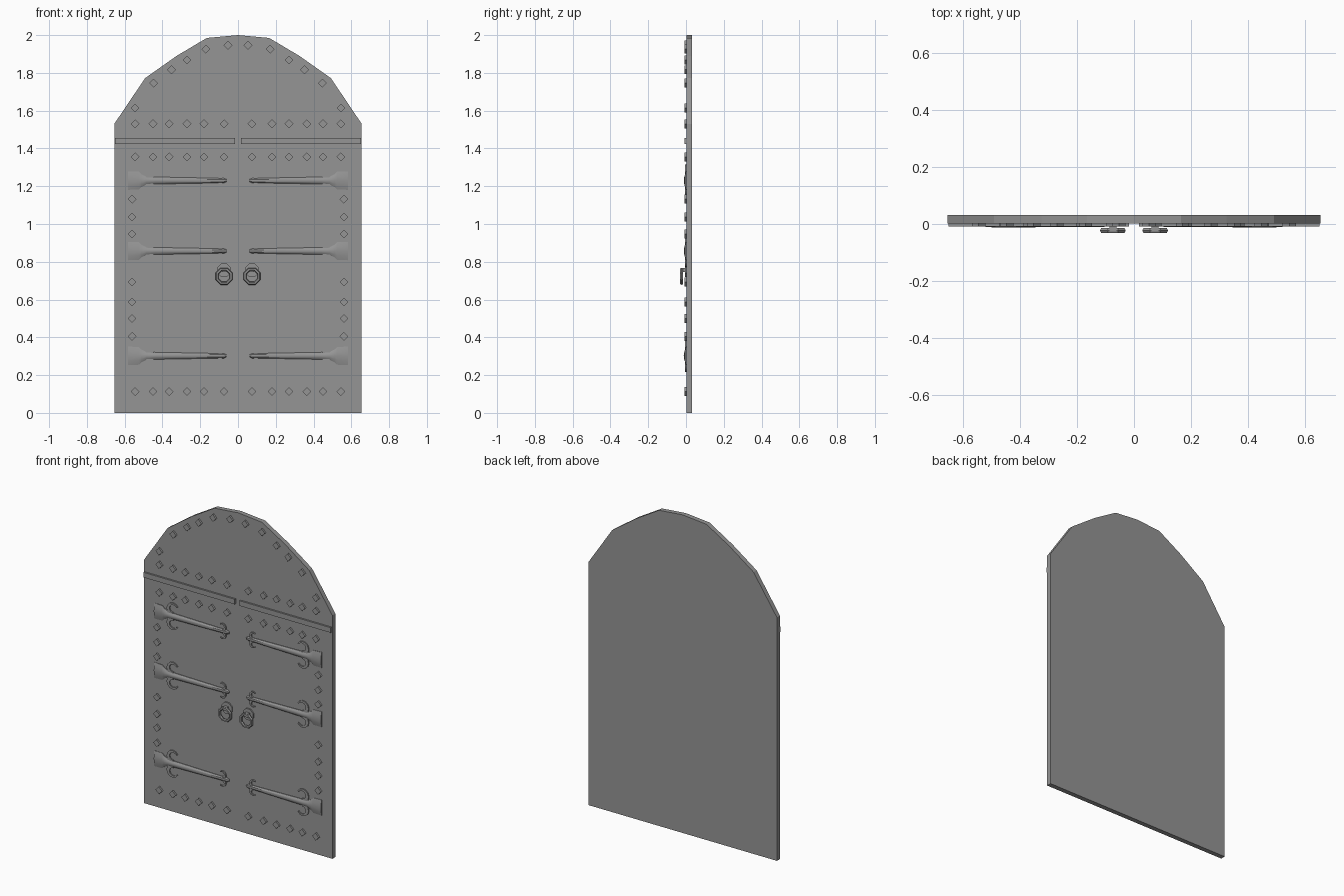
import bpy, bmesh, math
from mathutils import Vector, Matrix

cube = bpy.data.objects.get("Cube")
if cube:
    bpy.data.objects.remove(cube, do_unlink=True)

FACE = 0.002     # y of the door's front face
BACK = 0.032

grey = bpy.data.materials.new("iron_grey")
grey.use_nodes = True
colour = (0.3, 0.3, 0.3, 1)
grey.diffuse_color = colour
grey.node_tree.nodes["Principled BSDF"].inputs["Base Color"].default_value = colour


def finish(name, bm, mirror=True, smooth=False):
    """Turn a bmesh into a named object, mirrored to the other leaf."""
    bmesh.ops.recalc_face_normals(bm, faces=bm.faces)
    me = bpy.data.meshes.new(name)
    bm.to_mesh(me)
    bm.free()
    me.materials.append(grey)
    if smooth:
        me.shade_smooth()
        me.set_sharp_from_angle(angle=math.radians(35))
    ob = bpy.data.objects.new(name, me)
    bpy.context.collection.objects.link(ob)
    if mirror:
        ob.modifiers.new("Mirror", 'MIRROR').use_mirror_merge = False
    return ob


def box(bm, centre, size, turn=0):
    m = (Matrix.Translation(centre) @ Matrix.Rotation(turn, 4, 'Y')
         @ Matrix.Diagonal((*size, 1)))
    bmesh.ops.create_cube(bm, size=1, matrix=m)


def prism(bm, outline, y0, y1):
    """Extrude an x-z outline from y0 to y1."""
    face = bm.faces.new([bm.verts.new((x, y0, z)) for x, z in outline])
    moved = bmesh.ops.extrude_face_region(bm, geom=[face])["geom"]
    bmesh.ops.translate(bm, vec=(0, y1 - y0, 0),
                        verts=[v for v in moved if isinstance(v, bmesh.types.BMVert)])


def ribbon(bm, stations, shoulder):
    """Raised strip on the door; each station is x, z, half width, height."""
    rings = []
    for i, (x, z, w, h) in enumerate(stations):
        a, b = stations[max(i - 1, 0)], stations[min(i + 1, len(stations) - 1)]
        along = Vector((b[0] - a[0], b[1] - a[1])).normalized()
        nx, nz = -along.y, along.x
        section = [(-1, 0), (-1, shoulder), (-.5, .9), (0, 1), (.5, .9), (1, shoulder), (1, 0)]
        if shoulder == 1:
            section = [(-1, 0), (-1, 1), (1, 1), (1, 0)]
        rings.append([bm.verts.new((x + nx * w * u, FACE - h * v, z + nz * w * u))
                      for u, v in section])
    n = len(rings[0])
    for r, s in zip(rings, rings[1:]):
        for k in range(n):
            bm.faces.new((r[k], r[(k + 1) % n], s[(k + 1) % n], s[k]))
    bm.faces.new(rings[0])
    bm.faces.new(rings[-1])


def curl(bm, cx, cz, side, radius, start, end, width):
    """Flat tapering hook that bends back towards the arm."""
    pts = []
    for i in range(9):
        t = i / 8
        a = math.radians(start + (end - start) * t)
        pts.append((cx + radius * math.cos(a), cz + side * radius * math.sin(a),
                    width * (1 - 0.75 * t), 0.007))
    ribbon(bm, pts, 1)


# Arched door slab
half = [(0.655, 0), (0.655, 1.53), (0.492, 1.772), (0.325, 1.89), (0.165, 1.985)]
bm = bmesh.new()
prism(bm, half + [(0, 2.0)] + [(-x, z) for x, z in reversed(half)], FACE, BACK)
finish("door_slab", bm, mirror=False)

# Cross bars below the arch
bm = bmesh.new()
box(bm, (-0.334, -0.003, 1.44), (0.634, 0.012, 0.032))
finish("cross_bars", bm)

# Diamond studs: three rows, the side columns and the arch
columns = [0.545, 0.45, 0.365, 0.27, 0.18, 0.074]
studs = [(x, z) for z in (1.53, 1.355, 0.113) for x in columns]
studs += [(0.561, z) for z in (1.132, 1.037, 0.947, 0.693, 0.587, 0.5, 0.405)]
studs += list(zip([0.545, 0.447, 0.352, 0.27, 0.17, 0.053],
                  [1.614, 1.746, 1.817, 1.868, 1.926, 1.947]))
bm = bmesh.new()
for x, z in studs:
    box(bm, (-x, -0.003, z), (0.033, 0.012, 0.033), math.pi / 4)
finish("diamond_studs", bm)

# Strap hinges: flared plate, rounded arm and curled ends
for name, z in (("upper_hinges", 1.23), ("middle_hinges", 0.857), ("lower_hinges", 0.302)):
    bm = bmesh.new()
    arm = [(-0.582, 0.049, 0.008), (-0.525, 0.047, 0.011), (-0.512, 0.034, 0.013),
           (-0.485, 0.021, 0.014), (-0.44, 0.019, 0.014), (-0.12, 0.013, 0.012),
           (-0.075, 0.013, 0.011), (-0.06, 0.006, 0.008)]
    ribbon(bm, [(x, z, w, h) for x, w, h in arm], 0.3)
    for side in (1, -1):
        curl(bm, -0.45, z + side * 0.045, side, 0.034, 270, 30, 0.014)
        curl(bm, -0.108, z + side * 0.026, side, 0.02, -70, 130, 0.009)
    finish(name, bm, smooth=True)

# Handle back plates with a small staple
bm = bmesh.new()
prism(bm, [(-0.074 + 0.038 * math.cos(math.pi * (k + .5) / 4),
            0.755 + 0.038 * math.sin(math.pi * (k + .5) / 4)) for k in range(8)],
      FACE, -0.006)
box(bm, (-0.074, -0.014, 0.757), (0.024, 0.026, 0.022))
finish("handle_plates", bm)

# Eight-sided ring handles
bm = bmesh.new()
rings = []
for k in range(8):
    a = math.pi * (k + .5) / 4
    ring = []
    for j in range(6):
        b = math.pi * j / 3
        r = 0.040 + 0.009 * math.cos(b)
        ring.append(bm.verts.new((-0.074 + r * math.cos(a), -0.023 + 0.0095 * math.sin(b),
                                  0.723 + r * math.sin(a))))
    rings.append(ring)
for k in range(8):
    r, s = rings[k], rings[(k + 1) % 8]
    for j in range(6):
        bm.faces.new((r[j], r[(j + 1) % 6], s[(j + 1) % 6], s[j]))
finish("ring_handles", bm)
